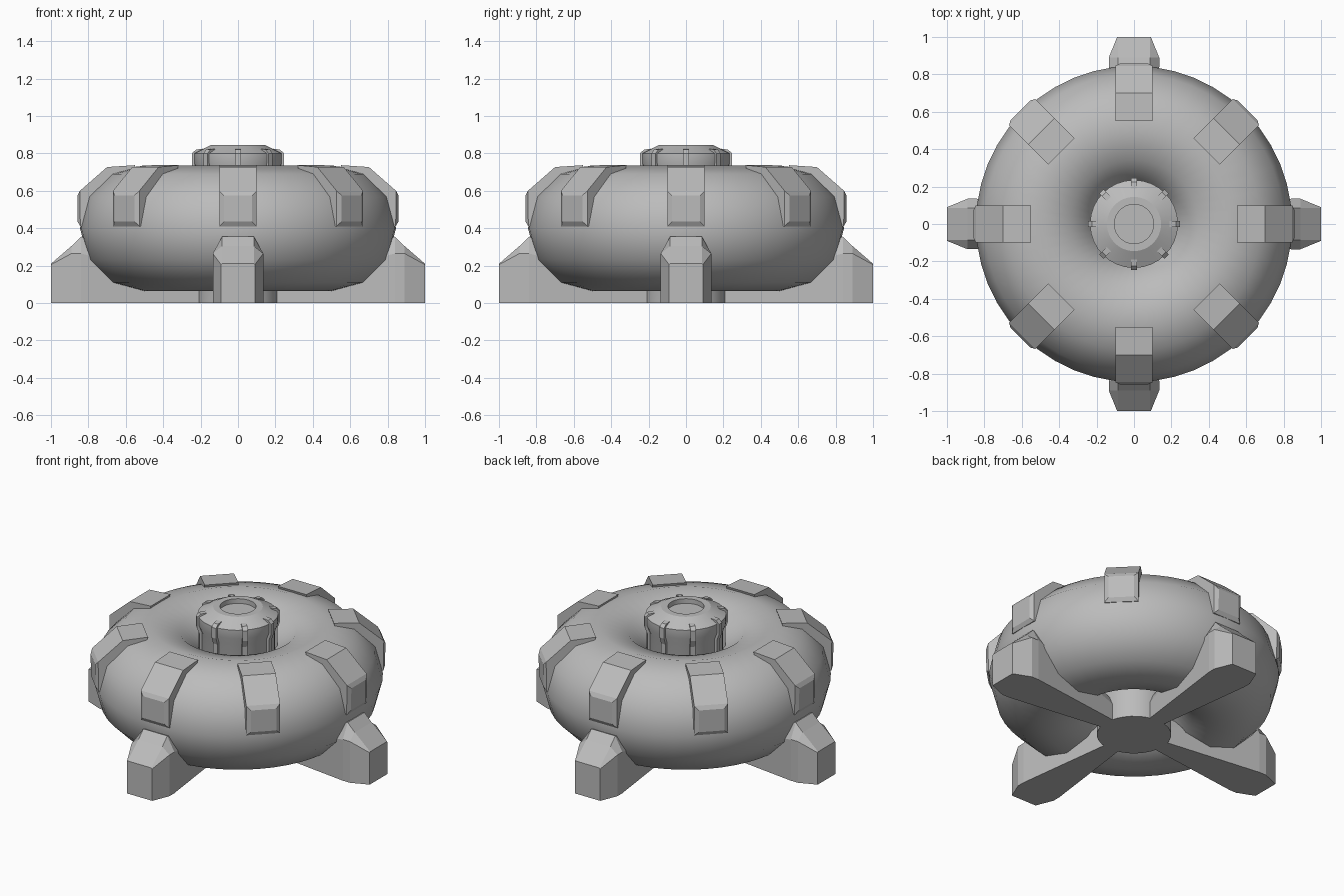
import bpy, bmesh, math
from mathutils import Matrix

if "Cube" in bpy.data.objects:
    bpy.data.objects.remove(bpy.data.objects["Cube"])

grey = bpy.data.materials.new("plain grey")
grey.diffuse_color = (0.5, 0.5, 0.5, 1)
grey.use_nodes = True
grey.node_tree.nodes["Principled BSDF"].inputs["Base Color"].default_value = grey.diffuse_color


def finish(name, bm, smooth=None):
    bmesh.ops.recalc_face_normals(bm, faces=bm.faces)
    me = bpy.data.meshes.new(name)
    bm.to_mesh(me)
    bm.free()
    ob = bpy.data.objects.new(name, me)
    bpy.context.collection.objects.link(ob)
    me.materials.append(grey)
    if smooth:
        bpy.ops.object.select_all(action='DESELECT')
        ob.select_set(True)
        bpy.context.view_layer.objects.active = ob
        bpy.ops.object.shade_smooth_by_angle(angle=math.radians(smooth))
    return ob


def lathe(name, profile, steps, smooth):
    bm = bmesh.new()
    vs = [bm.verts.new((r, 0, z)) for r, z in profile]
    es = [bm.edges.new(p) for p in zip(vs, vs[1:])]
    bmesh.ops.spin(bm, geom=vs + es, cent=(0, 0, 0), axis=(0, 0, 1),
                   angle=math.tau, steps=steps, use_duplicate=False)
    bmesh.ops.remove_doubles(bm, verts=bm.verts, dist=1e-4)
    return finish(name, bm, smooth)


def loft(sections):
    """Bridge closed cross-sections with equal point counts and cap the ends."""
    bm = bmesh.new()
    rings = [[bm.verts.new(p) for p in s] for s in sections]
    n = len(rings[0])
    for a, b in zip(rings, rings[1:]):
        for i in range(n):
            j = (i + 1) % n
            bm.faces.new((a[i], a[j], b[j], b[i]))
    bm.faces.new(rings[0])
    bm.faces.new(rings[-1])
    return bm


def around(name, build, count):
    for i in range(count):
        bm = build()
        bm.transform(Matrix.Rotation(math.tau * i / count, 4, 'Z'))
        finish(f"{name}_{i + 1}", bm)


# ring body: 12-sided tube
ring = [(0.51 + 0.335 * math.cos(math.tau * i / 12), 0.4 + 0.335 * math.sin(math.tau * i / 12))
        for i in range(13)]
lathe("ring_body", ring, 48, 60)

# central column with flared cap and recessed top
lathe("column_and_cap", [(0, 0), (0.217, 0), (0.217, 0.70), (0.235, 0.745), (0.235, 0.80),
                         (0.145, 0.845), (0.105, 0.845), (0.105, 0.815), (0, 0.815)], 32, 25)


# foot: tapered wedge running from the column to the outer end
def foot():
    def section(r, w, side, top_w, top):
        return [(r, -w, 0), (r, w, 0), (r, w, side), (r, top_w, top), (r, -top_w, top), (r, -w, side)]
    return loft([section(0.18, 0.05, 0.10, 0.03, 0.15), section(0.84, 0.135, 0.265, 0.085, 0.355),
                 section(0.89, 0.135, 0.265, 0.085, 0.305), section(1.0, 0.09, 0.205, 0.085, 0.21)])


around("foot", foot, 4)


# clamp: block wrapped over the ring, with a raised bevelled front pad
def clamp():
    prof = [(0.55, 0.737), (0.70, 0.727), (0.845, 0.60), (0.843, 0.41), (0.65, 0.41)]
    bm = loft([[(r, s * 0.1, z) for r, z in prof] for s in (-1, 1)])
    bm.normal_update()
    front = max(bm.faces, key=lambda f: f.calc_center_median().x)
    bmesh.ops.recalc_face_normals(bm, faces=bm.faces)
    bmesh.ops.inset_region(bm, faces=[front], thickness=0.035, depth=0.014)
    return bm


around("clamp", clamp, 8)


# cap rib: slim upright bar
def rib():
    prof = [(0.19, 0.825), (0.225, 0.82), (0.246, 0.80), (0.246, 0.735), (0.23, 0.69),
            (0.23, 0.55), (0.19, 0.55)]
    return loft([[(r, s * 0.016, z) for r, z in prof] for s in (-1, 1)])


around("cap_rib", rib, 8)
